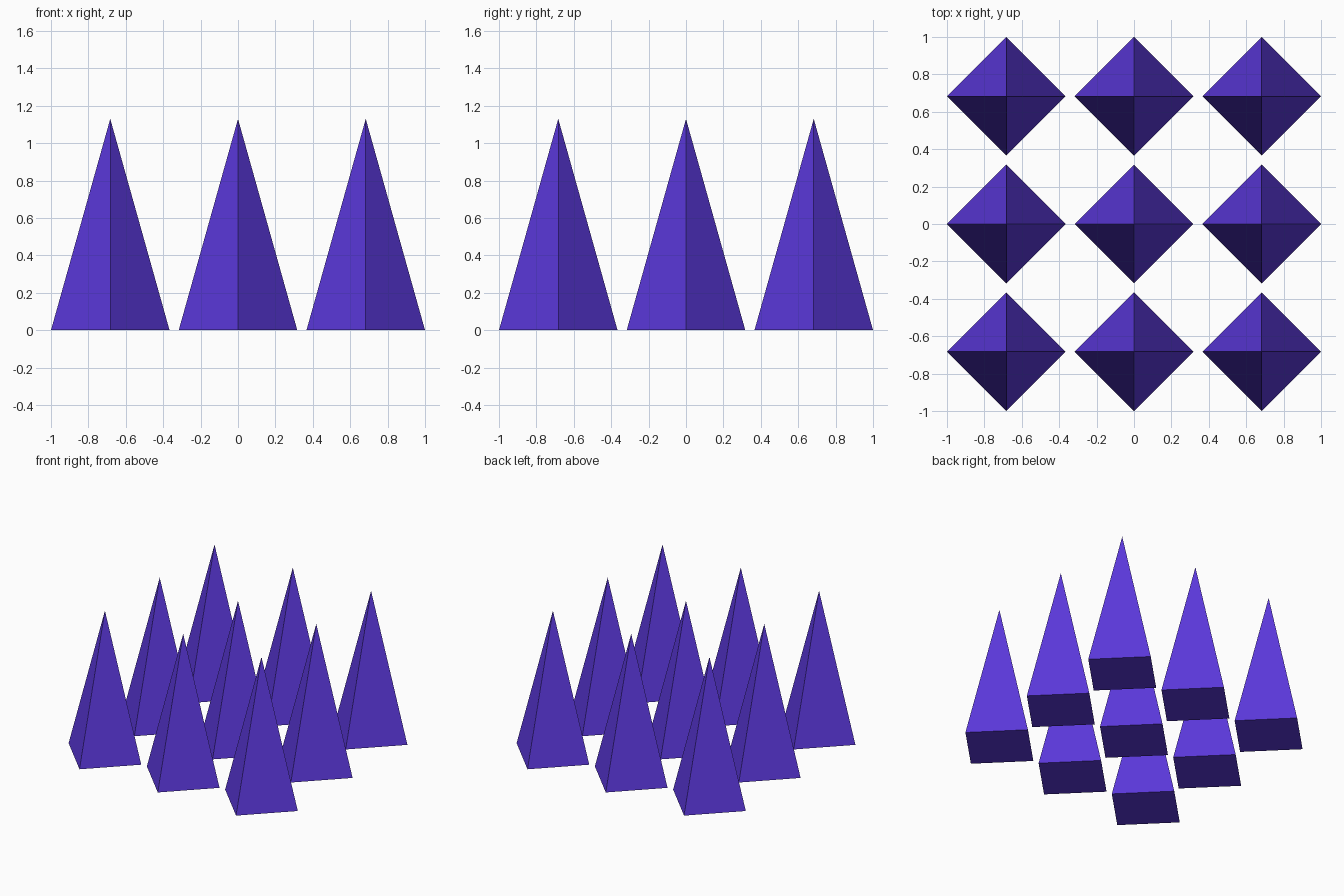
import bpy

if "Cube" in bpy.data.objects:
    bpy.data.objects.remove(bpy.data.objects["Cube"])

RADIUS = 0.317
SPACING = 0.683
HEIGHT = 1.13

# Violet material shared by all spikes
violet = bpy.data.materials.new("violet")
violet.diffuse_color = (0.105, 0.04, 0.71, 1)
violet.use_nodes = True
violet.node_tree.nodes["Principled BSDF"].inputs["Base Color"].default_value = violet.diffuse_color


def add_spike(name, x, y):
    """Four-sided pyramid with corners on the x and y axes, standing on z = 0."""
    bpy.ops.mesh.primitive_cone_add(
        vertices=4, radius1=RADIUS, radius2=0, depth=HEIGHT,
        location=(x, y, HEIGHT / 2))
    spike = bpy.context.object
    spike.name = name
    spike.data.materials.append(violet)


# Three by three grid of spikes
for row in range(3):
    for col in range(3):
        add_spike(f"spike_row{row + 1}_column{col + 1}",
                  (col - 1) * SPACING, (row - 1) * SPACING)
